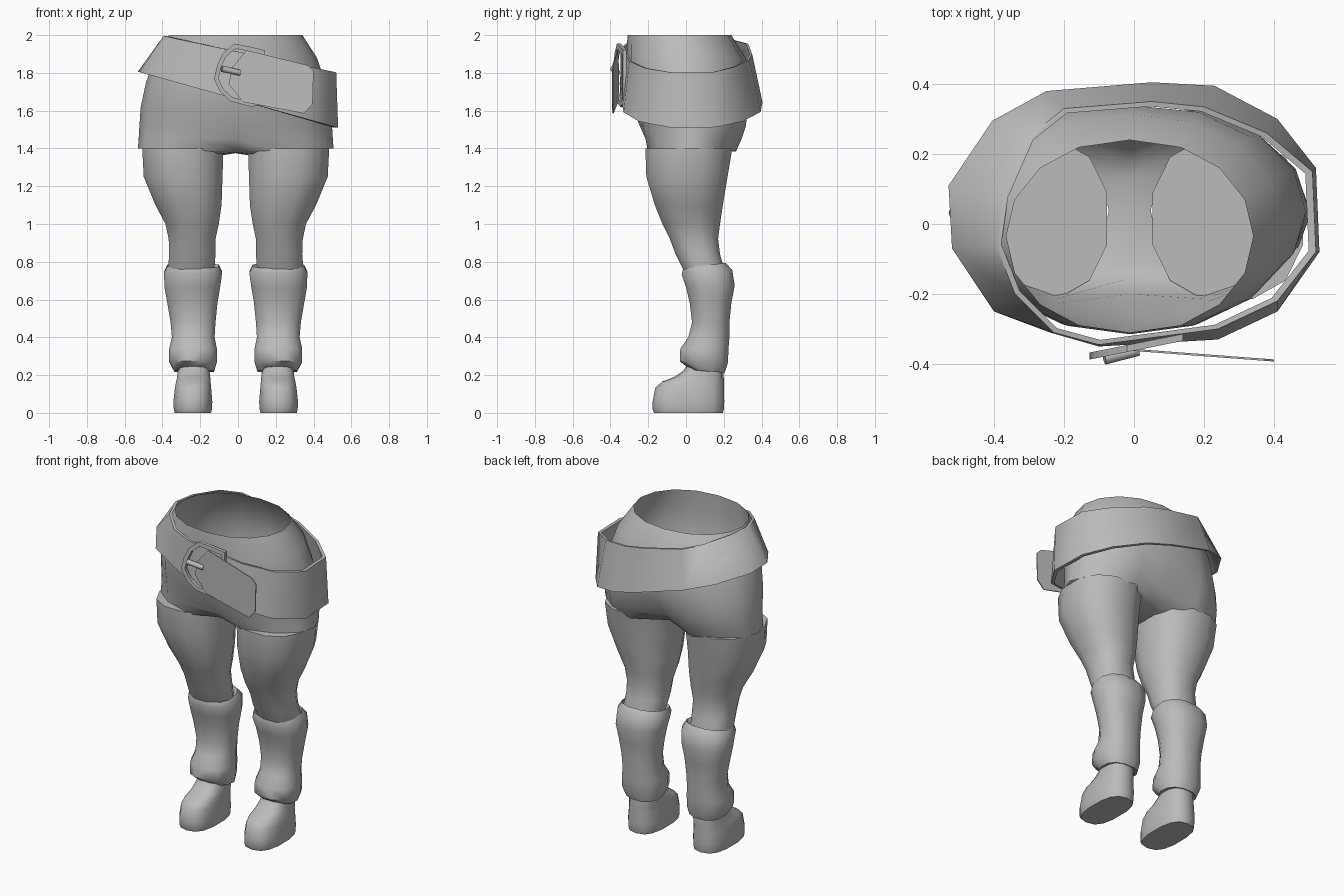
import bpy, bmesh, math
from mathutils import Vector

cube = bpy.data.objects.get("Cube")
if cube:
    bpy.data.objects.remove(cube, do_unlink=True)

CX = -0.012  # middle of the body; the belt hangs to one side

grey = bpy.data.materials.new("plain_grey")
grey.use_nodes = True
grey.diffuse_color = (0.5, 0.5, 0.5, 1)
bsdf = next(n for n in grey.node_tree.nodes if n.type == 'BSDF_PRINCIPLED')
bsdf.inputs["Base Color"].default_value = (0.5, 0.5, 0.5, 1)


def finish(name, bm, angle=50):
    bmesh.ops.recalc_face_normals(bm, faces=bm.faces[:])
    me = bpy.data.meshes.new(name)
    bm.to_mesh(me)
    bm.free()
    me.materials.append(grey)
    ob = bpy.data.objects.new(name, me)
    bpy.context.collection.objects.link(ob)
    bpy.ops.object.select_all(action='DESELECT')
    ob.select_set(True)
    bpy.context.view_layer.objects.active = ob
    bpy.ops.object.shade_smooth_by_angle(angle=math.radians(angle))


def skin(bm, loops, wrap=False):
    """Join equal closed loops of points with quads; wrap joins last to first."""
    rows = [[bm.verts.new(p) for p in loop] for loop in loops]
    n = len(rows[0])
    pairs = list(zip(rows, rows[1:])) + ([(rows[-1], rows[0])] if wrap else [])
    for a, b in pairs:
        for i in range(n):
            j = (i + 1) % n
            bm.faces.new((a[i], a[j], b[j], b[i]))
    return rows


def spow(v, p):
    return math.copysign(abs(v) ** p, v)


def oval_stack(name, rings, side, n=12, power=0.85, tilt=None):
    """Stack of ovals (z, x0, x1, y0, y1), mirrored by side, capped at both ends."""
    loops = []
    fit = math.cos(math.pi / n) ** power
    for k, (z, x0, x1, y0, y1) in enumerate(rings):
        slope = tilt[k] if tilt else 0
        loop = []
        for i in range(n):
            t = 2 * math.pi * (i + 0.5) / n
            x = (x0 + x1) / 2 + (x1 - x0) / 2 * spow(math.cos(t), power) / fit
            dy = (y1 - y0) / 2 * spow(math.sin(t), power) / fit
            loop.append((CX + side * x, (y0 + y1) / 2 + dy, z + slope * dy))
        loops.append(loop)
    bm = bmesh.new()
    rows = skin(bm, loops)
    bm.faces.new(rows[0])
    bm.faces.new(rows[-1])
    finish(name, bm)


# Legs, shin guards and boots, top to bottom
LEG = [(1.40, .065, .495, -.215, .245), (1.25, .07, .487, -.21, .22),
       (1.10, .075, .425, -.165, .195), (1.00, .09, .372, -.125, .18),
       (0.92, .107, .355, -.085, .17), (0.84, .107, .352, -.055, .18),
       (0.77, .112, .358, -.02, .20), (0.70, .12, .345, .01, .21)]
GUARD = [(0.745, .12, .345, .00, .21), (0.78, .09, .362, -.015, .21),
         (0.745, .072, .379, -.023, .245), (0.67, .082, .378, .00, .258),
         (0.58, .097, .362, .02, .24), (0.48, .107, .345, .032, .23),
         (0.40, .112, .338, .012, .23), (0.34, .10, .352, -.03, .225),
         (0.27, .10, .352, -.033, .222), (0.22, .115, .325, .025, .205),
         (0.225, .14, .30, .05, .19)]
GUARD_TILT = [.15, .13, .08, .03, 0, 0, 0, 0, -.03, -.08, -.08]
BOOT = [(0.27, .147, .30, .015, .19), (0.225, .14, .307, -.01, .195),
        (0.19, .135, .31, -.06, .197), (0.165, .133, .316, -.125, .198),
        (0.13, .13, .322, -.16, .198), (0.06, .124, .33, -.173, .199),
        (0.02, .126, .328, -.173, .197), (0.0, .131, .323, -.165, .192)]
for label, side in (("left", 1), ("right", -1)):
    oval_stack(label + "_leg", LEG, side)
    oval_stack(label + "_shin_guard", GUARD, side, tilt=GUARD_TILT)
    oval_stack(label + "_boot", BOOT, side, n=14, power=0.75)

# Shorts: open shell (z, half width, front, back, front mid y, back mid y);
# the back slopes in to the waist
SHORTS = [(2.00, .353, -.31, .24, -.31, .24), (1.88, .43, -.315, .315, -.315, .315),
          (1.75, .475, -.31, .345, -.31, .34), (1.62, .503, -.28, .35, -.285, .32),
          (1.52, .51, -.25, .34, -.245, .27), (1.45, .514, -.235, .315, -.20, .225),
          (1.40, .518, -.222, .285, -.155, .18)]
bm = bmesh.new()
loops = []
for z, a, front, back, front_mid, back_mid in SHORTS:
    loop = []
    for i in range(16):
        t = 2 * math.pi * i / 16
        y = (front + back) / 2 - (back - front) / 2 * math.cos(t)
        y = {0: front_mid, 8: back_mid}.get(i, y)
        x = a * spow(math.sin(t), 0.92)
        drop = 0.025 * (1 - abs(x) / a) if z < 1.41 and i not in (0, 8) else 0
        loop.append((CX + x, y, z - drop))
    loops.append(loop)
hem = skin(bm, loops)[-1]
# Crotch strip, pinched in the middle, between the two leg openings
previous = [hem[15], hem[0], hem[1]]
for y, w, z in ((-.11, .09, 1.37), (.04, .06, 1.365), (.13, .085, 1.37)):
    row = [bm.verts.new((CX + k * w, y, z + (0.01 if k == 0 else 0))) for k in (-1, 0, 1)]
    for i in (0, 1):
        bm.faces.new((previous[i], previous[i + 1], row[i + 1], row[i]))
    previous = row
last = [hem[9], hem[8], hem[7]]
for i in (0, 1):
    bm.faces.new((previous[i], previous[i + 1], last[i + 1], last[i]))
finish("shorts", bm, 80)

# Slanted belt: flared closed strap, lower on the left hip
TOP = [(-.395, -.06), (-.375, .08), (-.30, .25), (-.20, .33), (.05, .35), (.20, .335),
       (.38, .26), (.51, .15), (.52, -.08), (.41, -.22), (.24, -.30), (-.10, -.345),
       (-.23, -.31), (-.34, -.20)]
LOW = [(-.52, -.07), (-.53, .11), (-.405, .295), (-.25, .38), (.05, .405), (.23, .395),
       (.41, .30), (.52, .16), (.53, -.08), (.41, -.25), (.24, -.33), (-.10, -.35),
       (-.24, -.31), (-.40, -.25)]


def strap_edge(points, base, slope, scale):
    return [(x * scale, y * scale, base - slope * x) for x, y in points]


bm = bmesh.new()
skin(bm, [strap_edge(TOP, 1.912, .21, 1), strap_edge(LOW, 1.658, .28, 1),
          strap_edge(LOW, 1.658, .28, .96), strap_edge(TOP, 1.912, .21, .96)], wrap=True)
finish("belt", bm, 60)

# Loose belt end lying over the front
TONGUE = [(.045, 1.92), (.37, 1.84), (.40, 1.81), (.395, 1.635), (.35, 1.585),
          (.03, 1.645), (-.05, 1.74), (-.03, 1.83)]
bm = bmesh.new()
rows = skin(bm, [[(x, -.36 - .075 * x + d, z) for x, z in TONGUE] for d in (-.003, .003)])
for row in rows:
    bm.faces.new(row)
finish("belt_tongue", bm, 30)

# Buckle frame, turned a little about the vertical
FRAME = [(-.127, 1.767), (-.11, 1.84), (-.08, 1.905), (-.02, 1.955), (.06, 1.94),
         (.14, 1.92), (.14, 1.64), (.07, 1.62), (-.04, 1.65), (-.095, 1.70)]


def frame_loop(scale, d):
    pts = [(.02 + (x - .02) * scale, 1.785 + (z - 1.785) * scale) for x, z in FRAME]
    return [(x, -.352 + .2 * x + d, z) for x, z in pts]


bm = bmesh.new()
skin(bm, [frame_loop(1, -.01), frame_loop(1, .01),
          frame_loop(.84, .01), frame_loop(.84, -.01)], wrap=True)
finish("buckle_frame", bm, 40)

# Buckle pin
start, end = Vector((-.085, -.385, 1.822)), Vector((.012, -.362, 1.80))
bm = bmesh.new()
bmesh.ops.create_cone(bm, cap_ends=True, segments=8, radius1=.017, radius2=.015,
                      depth=(end - start).length)
turn = (end - start).to_track_quat('Z', 'Y').to_matrix()
bmesh.ops.rotate(bm, verts=bm.verts[:], cent=(0, 0, 0), matrix=turn)
bmesh.ops.translate(bm, verts=bm.verts[:], vec=(start + end) / 2)
finish("buckle_pin", bm, 60)
